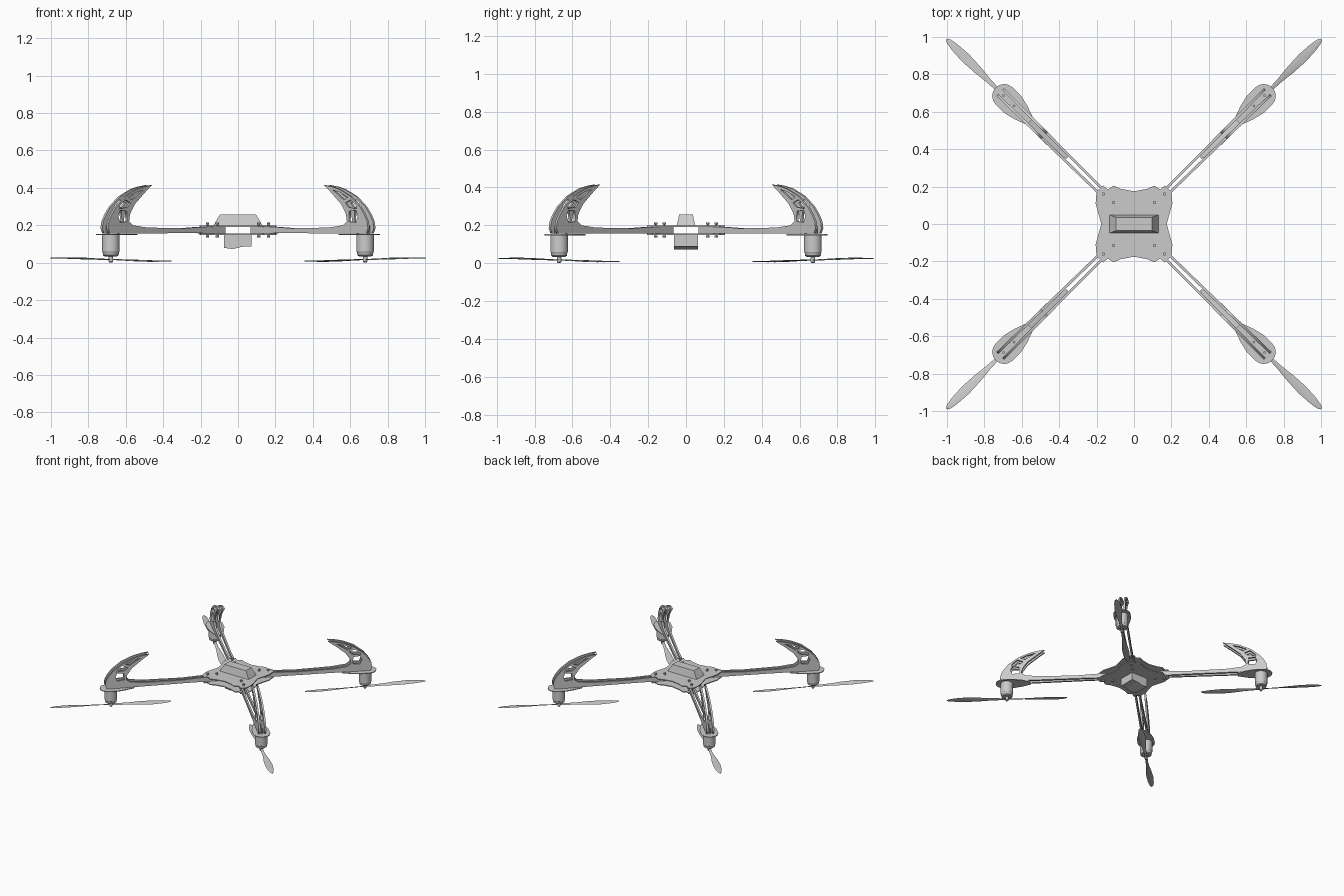
import bpy, bmesh, math
from mathutils import Matrix, Vector

if "Cube" in bpy.data.objects:
    bpy.data.objects.remove(bpy.data.objects["Cube"])

D = math.sqrt(2)
MOTOR_R = 0.955


def add_mesh(name, bm, mat=Matrix(), smooth=False):
    bmesh.ops.recalc_face_normals(bm, faces=bm.faces)
    me = bpy.data.meshes.new(name)
    bm.to_mesh(me)
    bm.free()
    ob = bpy.data.objects.new(name, me)
    bpy.context.collection.objects.link(ob)
    ob.matrix_world = mat
    if smooth:
        bpy.context.view_layer.objects.active = ob
        ob.select_set(True)
        bpy.ops.object.shade_smooth_by_angle(angle=math.radians(35))
        ob.select_set(False)
    return ob


def loft(bm, rings):
    """Skin closed rings of equal length and cap both ends."""
    vs = [[bm.verts.new(p) for p in ring] for ring in rings]
    n = len(vs[0])
    for a, b in zip(vs, vs[1:]):
        for i in range(n):
            bm.faces.new((a[i], a[(i + 1) % n], b[(i + 1) % n], b[i]))
    bm.faces.new(vs[0])
    bm.faces.new(vs[-1])


def slab(bm, outline, z0, z1):
    loft(bm, [[(x, y, z) for x, y in outline] for z in (z0, z1)])


def turned(bm, profile, sides, x=0, y=0):
    """Round part from (radius, z) points."""
    loft(bm, [[(x + r * math.cos(2 * math.pi * i / sides),
                y + r * math.sin(2 * math.pi * i / sides), z)
               for i in range(sides)] for r, z in profile])


def rect(x, y, z):
    return [(-x, -y, z), (x, -y, z), (x, y, z), (-x, y, z)]


# Centre plates with eared corners
quad = [(0.175, 0), (0.205, 0.11), (0.2, 0.175), (0.165, 0.205),
        (0.14, 0.185), (0.11, 0.205), (0.07, 0.188), (0, 0.175)]
outline = quad + [(-x, y) for x, y in quad[-2::-1]]
outline += [(x, -y) for x, y in outline[-2:0:-1]]
for name, z in (("top_plate", 0.192), ("bottom_plate", 0.149)):
    bm = bmesh.new()
    slab(bm, outline, z, z + 0.007)
    add_mesh(name, bm)

# Sloped canopy with rim
bm = bmesh.new()
loft(bm, [rect(0.132, 0.05, 0.197), rect(0.126, 0.047, 0.208),
          rect(0.097, 0.036, 0.257)])
add_mesh("canopy", bm)

# Hanging battery pod with wedge bottom
pod = [(-0.075, 0.151), (0.072, 0.151), (0.072, 0.088), (0.02, 0.085),
       (-0.03, 0.073), (-0.075, 0.08)]
bm = bmesh.new()
loft(bm, [[(x, y, z) for x, z in pod] for y in (-0.064, 0.064)])
add_mesh("battery_pod", bm)

# Plate bolts
bm = bmesh.new()
for sx in (-1, 1):
    for sy in (-1, 1):
        for x, y in ((0.163, 0.16), (0.11, 0.115)):
            turned(bm, [(0.009, 0.135), (0.009, 0.145), (0.005, 0.146),
                        (0.005, 0.203), (0.009, 0.204), (0.009, 0.216)],
                   8, sx * x, sy * y)
add_mesh("plate_bolts", bm)

# Arm side plate: bar that sweeps up into a pierced crescent fin (x, z)
arm = [(0.08, 0.157), (0.30, 0.158), (0.70, 0.156), (0.710, 0.185),
       (0.705, 0.222), (0.69, 0.258), (0.667, 0.298), (0.617, 0.354),
       (0.555, 0.393), (0.515, 0.407), (0.475, 0.415), (0.515, 0.372),
       (0.566, 0.313), (0.592, 0.26), (0.597, 0.222), (0.575, 0.2),
       (0.50, 0.188), (0.30, 0.184), (0.20, 0.192), (0.08, 0.192)]
holes = [
    [(0.607, 0.22), (0.645, 0.216), (0.655, 0.25), (0.645, 0.28), (0.61, 0.275)],
    [(0.605, 0.297), (0.65, 0.288), (0.645, 0.305), (0.618, 0.337), (0.588, 0.32)],
    [(0.58, 0.335), (0.602, 0.35), (0.562, 0.375), (0.52, 0.39), (0.546, 0.367)],
]


def arm_mesh(side):
    cu = bpy.data.curves.new("arm_profile", 'CURVE')
    cu.dimensions = '2D'
    cu.fill_mode = 'BOTH'
    cu.extrude = 0.007
    for pts in [arm] + holes:
        sp = cu.splines.new('POLY')
        sp.points.add(len(pts) - 1)
        for p, (x, z) in zip(sp.points, pts):
            p.co = (x * D, z, 0, 1)
        sp.use_cyclic_u = True
    tmp = bpy.data.objects.new("arm_profile", cu)
    bpy.context.collection.objects.link(tmp)
    bpy.context.view_layer.update()
    me = bpy.data.meshes.new_from_object(tmp)
    bpy.data.objects.remove(tmp)
    bm = bmesh.new()
    bm.from_mesh(me)
    bmesh.ops.remove_doubles(bm, verts=bm.verts, dist=1e-5)
    # Stand upright, the pair spreading towards the motor
    for v in bm.verts:
        r, z, t = v.co
        v.co = (r, t + side * (0.012 + 0.010 * r), z)
    return bm


# Motor mount: rounded pad tapering inward along the arm
pad = [(0.78, 0.024), (0.85, 0.05), (0.91, 0.064)]
pad += [(0.975 + 0.064 * math.cos(a), 0.064 * math.sin(a))
        for a in [math.radians(90 - 22.5 * i) for i in range(4)]]
pad = pad + [(1.039, 0)] + [(x, -y) for x, y in reversed(pad)]

# Propeller stations: distance from hub, chord, pitch, height
stations = [(0.0, 0.024, 0, 0.0), (0.06, 0.020, 18, 0.001), (0.13, 0.026, 15, 0.003),
            (0.22, 0.045, 11, 0.006), (0.31, 0.054, 8, 0.008), (0.39, 0.044, 5, 0.007),
            (0.435, 0.028, 3, 0.005), (0.4525, 0.008, 0, 0.003)]

for label, sx, sy in (("back_right", 1, 1), ("back_left", -1, 1),
                      ("front_left", -1, -1), ("front_right", 1, -1)):
    place = Matrix.Rotation(math.atan2(sy * 0.702, sx * 0.712), 4, 'Z')
    for side, tag in ((-1, "a"), (1, "b")):
        add_mesh(label + "_arm_plate_" + tag, arm_mesh(side), place)

    bm = bmesh.new()
    slab(bm, pad, 0.147, 0.153)
    add_mesh(label + "_motor_mount", bm, place)

    # Bolts joining the mount to the arm plates
    bm = bmesh.new()
    for r in (0.9, 0.98):
        turned(bm, [(0.007, 0.15), (0.007, 0.195)], 8, r, 0)
    add_mesh(label + "_mount_bolts", bm, place)

    # Motor can, end bell and shaft
    bm = bmesh.new()
    turned(bm, [(0.047, 0.148), (0.047, 0.06), (0.044, 0.056), (0.042, 0.04),
                (0.034, 0.034), (0.012, 0.034), (0.010, 0.008)], 20, MOTOR_R)
    add_mesh(label + "_motor", bm, place, True)

    # Two-blade propeller in line with the arm, tilted up outward
    bm = bmesh.new()
    rings = []
    for d, chord, pitch, h in [(-s[0],) + s[1:] for s in stations[:0:-1]] + stations:
        sgn = -1 if d < 0 else 1
        p = math.radians(pitch) * sgn
        z = 0.017 + 0.014 * d + h * sgn * 0.5
        u = Vector((0, math.cos(p), math.sin(p)))
        n = Vector((0, -math.sin(p), math.cos(p)))
        c = Vector((MOTOR_R + d, 0, z))
        rings.append([c - u * chord / 2, c - u * chord * 0.1 - n * 0.003,
                      c + u * chord / 2, c - u * chord * 0.1 + n * 0.003])
    loft(bm, rings)
    add_mesh(label + "_propeller", bm, place, True)

    # Propeller nut
    bm = bmesh.new()
    turned(bm, [(0.012, 0.028), (0.012, 0.006), (0.007, 0.0)], 12, MOTOR_R)
    add_mesh(label + "_propeller_nut", bm, place)
